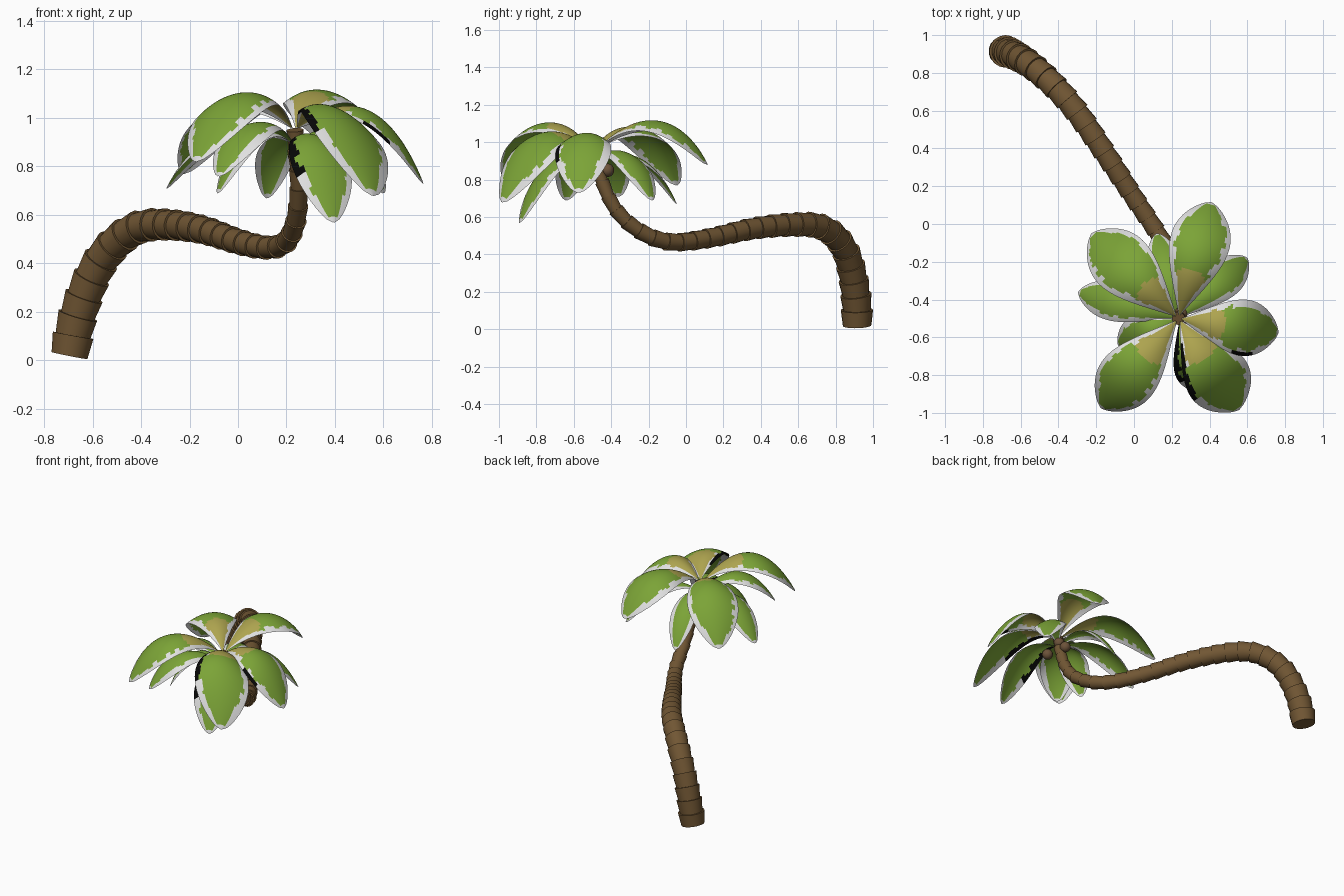
import bpy, bmesh, math, random
from mathutils import Vector

if "Cube" in bpy.data.objects:
    bpy.data.objects.remove(bpy.data.objects["Cube"])

random.seed(4)


def material(name, rgb):
    m = bpy.data.materials.new(name)
    m.diffuse_color = (*rgb, 1)
    m.use_nodes = True
    m.node_tree.nodes["Principled BSDF"].inputs["Base Color"].default_value = m.diffuse_color
    return m


BARK = material("bark brown", (0.165, 0.094, 0.034))
NUT = material("coconut brown", (0.15, 0.085, 0.042))
GREEN = material("leaf green", (0.20, 0.37, 0.038))
YELLOW = material("leaf yellow", (0.42, 0.37, 0.078))
WHITE = material("leaf edge white", (0.75, 0.75, 0.75))
BLACK = material("leaf edge black", (0.002, 0.002, 0.002))


def finish(bm, name, mats, angle=40):
    me = bpy.data.meshes.new(name)
    bm.to_mesh(me)
    bm.free()
    for m in mats:
        me.materials.append(m)
    ob = bpy.data.objects.new(name, me)
    bpy.context.collection.objects.link(ob)
    bpy.ops.object.select_all(action='DESELECT')
    ob.select_set(True)
    bpy.context.view_layer.objects.active = ob
    bpy.ops.object.shade_smooth_by_angle(angle=math.radians(angle))
    return ob


# Trunk: flared collars stacked along a bent path (x, y, z)
PATH = [Vector(p) for p in (
    (-0.695, 0.915, 0.02), (-0.665, 0.91, 0.17), (-0.605, 0.88, 0.34),
    (-0.53, 0.83, 0.46), (-0.42, 0.73, 0.545), (-0.30, 0.59, 0.56),
    (-0.15, 0.37, 0.54), (0.0, 0.14, 0.49), (0.12, -0.04, 0.465),
    (0.195, -0.17, 0.485), (0.235, -0.30, 0.56), (0.25, -0.39, 0.66),
    (0.25, -0.44, 0.77), (0.24, -0.48, 0.87), (0.235, -0.50, 0.95))]


def dense_path(pts, n=30):
    ext = [pts[0] * 2 - pts[1]] + pts + [pts[-1] * 2 - pts[-2]]
    out = []
    for a, b, c, d in zip(ext, ext[1:], ext[2:], ext[3:]):
        for i in range(n):
            t = i / n
            out.append(0.5 * (2 * b + (c - a) * t + (2 * a - 5 * b + 4 * c - d) * t * t
                              + (3 * b - a - 3 * c + d) * t ** 3))
    return out + [pts[-1]]


def build_trunk(sides=18):
    pts = dense_path(PATH)
    dist = [0.0]
    for p, q in zip(pts, pts[1:]):
        dist.append(dist[-1] + (q - p).length)
    total = dist[-1]

    def at(d):
        i = next((k for k in range(1, len(dist)) if dist[k] >= d), len(dist) - 1)
        f = (d - dist[i - 1]) / (dist[i] - dist[i - 1])
        return pts[i - 1].lerp(pts[i], f), (pts[i] - pts[i - 1]).normalized()

    def radius(d):
        return 0.083 - 0.051 * (d / total) ** 0.9

    stations, count = [], 28
    for k in range(count):
        d, e = total * k / count, total * (k + 1) / count
        stations += [(d, radius(d) * 0.92), (e, radius(d) * 1.04)]
    bm = bmesh.new()
    rings, side = [], Vector((0, 1, 0))
    for d, r in stations:
        p, tan = at(d)
        side = (side - tan * side.dot(tan)).normalized()
        up = tan.cross(side)
        rings.append([bm.verts.new(p + r * (math.cos(a) * side + math.sin(a) * up))
                      for a in (2 * math.pi * k / sides for k in range(sides))])
    for lo, hi in zip(rings, rings[1:]):
        for k in range(sides):
            j = (k + 1) % sides
            bm.faces.new((lo[k], lo[j], hi[j], hi[k]))
    bm.faces.new(rings[0][::-1])
    bm.faces.new(rings[-1])
    finish(bm, "trunk", [BARK], 35)


def no_black(s, t):
    return False


# Leaf: arched, cupped blade with a ragged pale border; roll lifts one edge
def build_leaf(name, tip, crest, half, start_z, yellow=0.0, black=no_black, roll=0.0):
    rows, cols = 40, 30
    p0, p2 = Vector((0.235, -0.50, start_z)), Vector(tip)
    out = Vector((p2.x - p0.x, p2.y - p0.y, 0)).normalized()
    p0 += out * 0.02
    p1 = p0.lerp(p2, 0.6)
    p1.z = crest
    across = Vector((out.y, -out.x, 0))

    def width(t):
        return half * max(math.sin(math.pi * t ** 1.35), 0) ** 0.72 + 0.004

    bm = bmesh.new()
    grid = []
    for i in range(rows + 1):
        t = i / rows
        c = (1 - t) ** 2 * p0 + 2 * t * (1 - t) * p1 + t * t * p2
        w = width(t)
        row = []
        for j in range(cols + 1):
            s = 2 * j / cols - 1
            lift = w * (roll * s - 0.4 * s * s)
            row.append(bm.verts.new(c + across * (w * s) + Vector((0, 0, lift))))
        grid.append(row)
    ragged = [0.03, 0.03]
    for i in range(rows):
        t = (i + 0.5) / rows
        w = width(t)
        if i % 2 == 0:
            ragged = [random.uniform(0.016, 0.044) for _ in range(2)]
        for j in range(cols):
            s = 2 * (j + 0.5) / cols - 1
            f = bm.faces.new((grid[i][j], grid[i][j + 1], grid[i + 1][j + 1], grid[i + 1][j]))
            if (1 - abs(s)) * w < min(ragged[s > 0], 0.35 * w) or t > 0.97:
                f.material_index = 3 if black(s, t) else 2
            elif t < yellow - 0.1 * s * s:
                f.material_index = 1
    bmesh.ops.recalc_face_normals(bm, faces=bm.faces)
    if sum(f.normal.z for f in bm.faces) < 0:
        bmesh.ops.reverse_faces(bm, faces=bm.faces)
    finish(bm, name, [GREEN, YELLOW, WHITE, BLACK], 60)


build_trunk()

# Upper leaves: tip, arch control height, half width, yellow reach, dark edge rule, roll
for k, (tip, crest, half, reach, dark, roll) in enumerate((
        ((0.41, 0.115, 0.88), 1.31, 0.155, 0.36, no_black, 0),
        ((-0.225, -0.05, 0.77), 1.28, 0.16, 0.34, no_black, 0),
        ((-0.175, -0.975, 0.82), 1.31, 0.155, 0.38, no_black, 0),
        ((0.555, -0.985, 0.68), 1.24, 0.17, 0.38,
         lambda s, t: s > 0.8 and 0.15 < t < 0.66, 0.22),
        ((0.765, -0.575, 0.73), 1.22, 0.145, 0.40,
         lambda s, t: s > 0.88 and 0.5 < t < 0.72, 0))):
    build_leaf(f"upper_leaf_{k + 1}", tip, crest, half, 0.96, reach, dark, roll)

# Lower leaves, smaller and hanging further down
for k, (tip, crest, half, dark) in enumerate((
        ((0.395, -0.89, 0.57), 1.05, 0.125, lambda s, t: s > 0 and t < 0.7),
        ((0.60, -0.18, 0.69), 1.08, 0.10, no_black),
        ((0.12, -0.05, 0.67), 1.04, 0.08, no_black),
        ((-0.295, -0.36, 0.71), 1.08, 0.10, no_black),
        ((-0.085, -0.64, 0.69), 1.06, 0.10, no_black),
        ((-0.08, -0.885, 0.76), 1.12, 0.11, no_black))):
    build_leaf(f"lower_leaf_{k + 1}", tip, crest, half, 0.90, 0.0, dark)

# Coconuts clustered under the crown
for k, (x, y, z) in enumerate(((0.30, -0.53, 0.82), (0.24, -0.42, 0.85), (0.25, -0.47, 0.90))):
    bm = bmesh.new()
    bmesh.ops.create_uvsphere(bm, u_segments=14, v_segments=10, radius=0.036)
    bmesh.ops.translate(bm, vec=(x, y, z), verts=bm.verts)
    finish(bm, f"coconut_{k + 1}", [NUT], 60)
